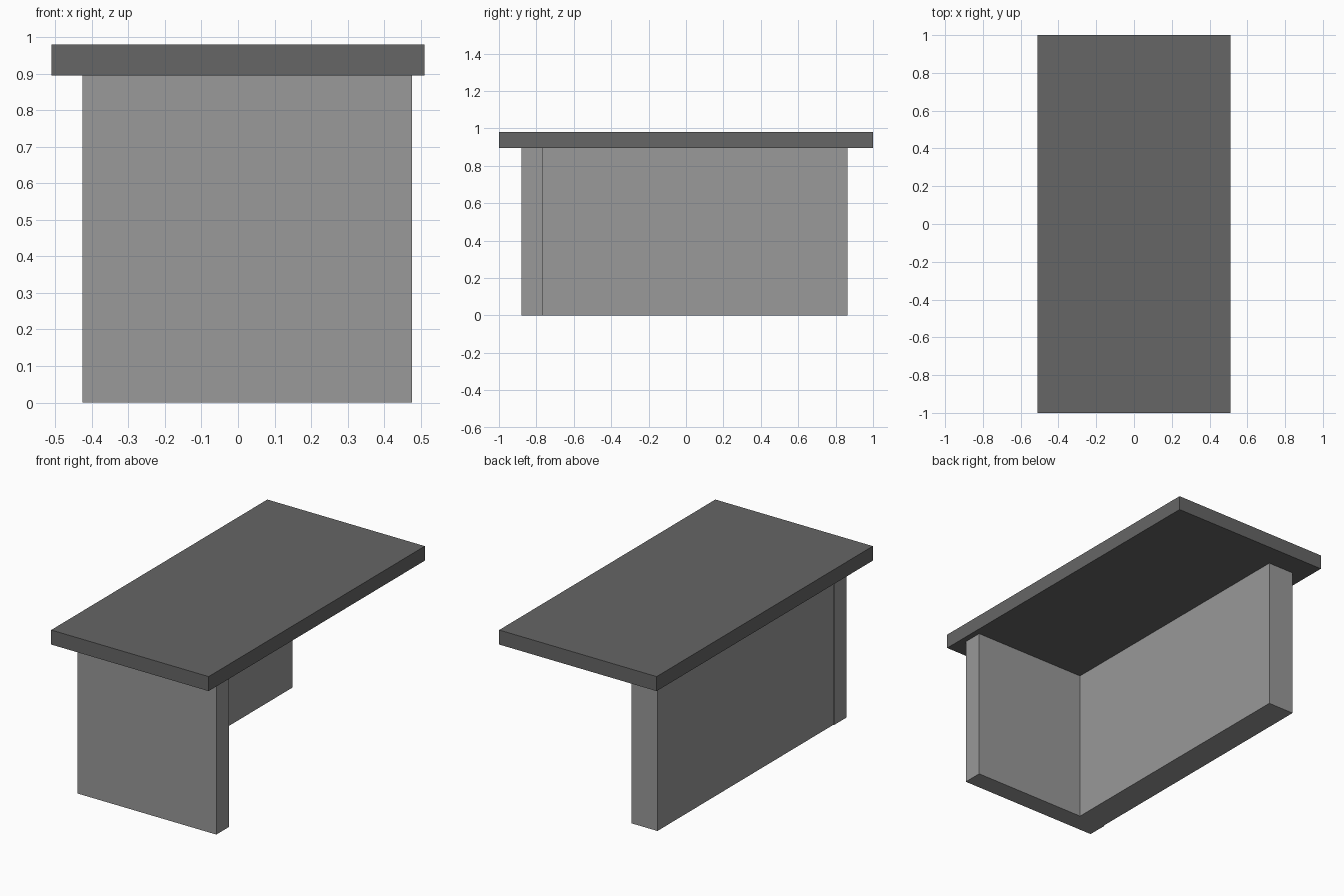
import bpy

if "Cube" in bpy.data.objects:
    bpy.data.objects.remove(bpy.data.objects["Cube"])


def box(name, lo, hi):
    """Axis-aligned box between two corners."""
    centre = [(a + b) / 2 for a, b in zip(lo, hi)]
    bpy.ops.mesh.primitive_cube_add(size=1, location=centre)
    ob = bpy.context.object
    ob.name = name
    ob.scale = [b - a for a, b in zip(lo, hi)]
    bpy.ops.object.transform_apply(location=False, rotation=False, scale=True)
    return ob


TOP_Z = 0.895

# Overhanging dark table top
top = box("table_top", (-0.51, -1, TOP_Z), (0.51, 1, 0.98))
dark = bpy.data.materials.new("dark_grey")
dark.diffuse_color = (0.133, 0.133, 0.133, 1)
dark.use_nodes = True
dark.node_tree.nodes["Principled BSDF"].inputs["Base Color"].default_value = dark.diffuse_color
top.data.materials.append(dark)

# L-shaped base: full-width front panel and a long side panel, very slightly inset
panel_grey = bpy.data.materials.new("light_grey")
panel_grey.diffuse_color = (0.319, 0.319, 0.319, 1)
panel_grey.use_nodes = True
panel_grey.node_tree.nodes["Principled BSDF"].inputs["Base Color"].default_value = panel_grey.diffuse_color
for panel in (
    box("front_panel", (-0.425, -0.88, 0), (0.476, -0.765, TOP_Z)),
    box("side_panel", (-0.42, -0.765, 0), (-0.252, 0.864, TOP_Z)),
):
    panel.data.materials.append(panel_grey)
